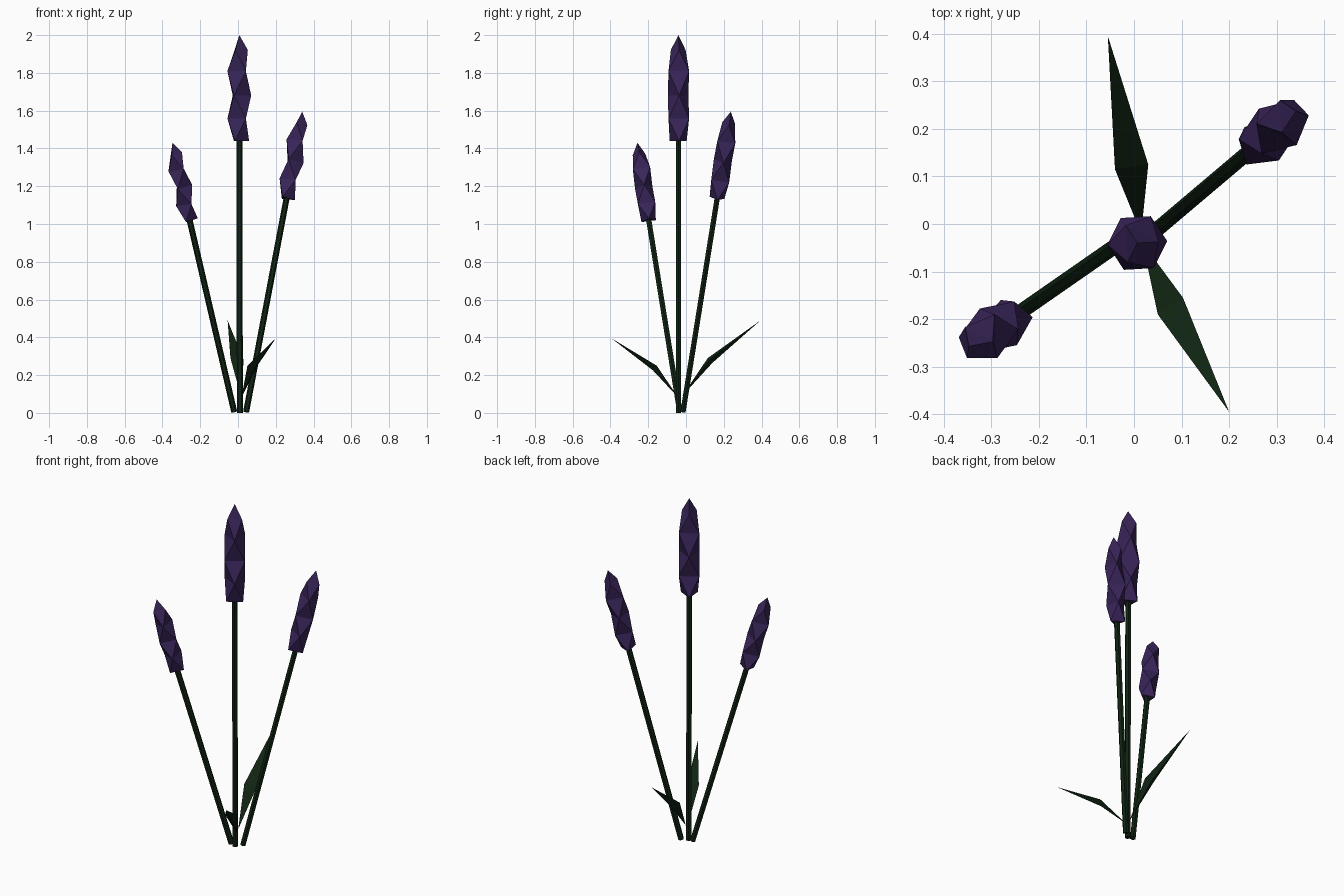
import bpy
import bmesh
from math import cos, sin, pi
from mathutils import Vector

if "Cube" in bpy.data.objects:
    bpy.data.objects.remove(bpy.data.objects["Cube"])


def material(name, rgb):
    mat = bpy.data.materials.new(name)
    mat.use_nodes = True
    mat.diffuse_color = (*rgb, 1)
    mat.node_tree.nodes["Principled BSDF"].inputs["Base Color"].default_value = (*rgb, 1)
    return mat


PURPLE = material("petal purple", (0.04, 0.018, 0.1))
GREEN = material("stem green", (0.005, 0.017, 0.006))


def loft(name, rings, mat):
    """Skin rings of equal size; a ring with one point becomes a tip."""
    bm = bmesh.new()
    rows = [[bm.verts.new(p) for p in ring] for ring in rings]
    for low, high in zip(rows, rows[1:]):
        n = max(len(low), len(high))
        for i in range(n):
            j = (i + 1) % n
            if len(low) == 1:
                bm.faces.new((low[0], high[j], high[i]))
            elif len(high) == 1:
                bm.faces.new((low[i], low[j], high[0]))
            else:
                bm.faces.new((low[i], low[j], high[i]))
                bm.faces.new((low[j], high[j], high[i]))
    for row in (rows[0], rows[-1]):
        if len(row) > 2:
            bm.faces.new(row)
    bmesh.ops.recalc_face_normals(bm, faces=bm.faces)
    mesh = bpy.data.meshes.new(name)
    bm.to_mesh(mesh)
    bm.free()
    mesh.materials.append(mat)
    obj = bpy.data.objects.new(name, mesh)
    bpy.context.collection.objects.link(obj)


def ring(centre, axis, radius, sides, turn):
    """Regular polygon square to the axis, first corner towards +x."""
    u = (Vector((1, 0, 0)) - axis * axis.x).normalized()
    v = axis.cross(u)
    angles = [turn + 2 * pi * i / sides for i in range(sides)]
    return [centre + radius * (u * cos(a) + v * sin(a)) for a in angles]


# Share of the head's length and radius, for each ring of the flower head
HEAD = [(0, 0.052), (0.21, 0.063), (0.43, 0.063), (0.66, 0.063), (0.86, 0.045)]


def flower(name, foot, neck, tip, scale):
    foot, neck, tip = Vector(foot), Vector(neck), Vector(tip)
    # Stem
    axis = (neck - foot).normalized()
    loft(name + "_stem", [ring(p, axis, 0.016, 6, 0) for p in (foot, neck)], GREEN)
    # Head of triangles, each ring turned half a step from the last
    axis = (tip - neck).normalized()
    rings = [ring(neck.lerp(tip, t), axis, r * scale, 3, 0.06 + i * pi / 3)
             for i, (t, r) in enumerate(HEAD)]
    loft(name + "_flower_head", rings + [[tip]], PURPLE)


flower("middle", (0.01, -0.04, 0), (0.007, -0.04, 1.44), (0.007, -0.04, 2), 1)
flower("right", (-0.02, -0.033, 0.005), (-0.256, -0.197, 1.02), (-0.347, -0.257, 1.43), 0.85)
flower("left", (0.043, -0.016, 0.005), (0.257, 0.165, 1.135), (0.34, 0.237, 1.595), 0.88)

# Leaves: root, two edges with a keel below, tip
loft("back_leaf", [[(0.015, -0.02, 0.09)],
                   [(-0.04, 0.115, 0.29), (0.03, 0.125, 0.28), (0, 0.14, 0.265)],
                   [(-0.055, 0.395, 0.49)]], GREEN)
loft("front_leaf", [[(0.018, -0.04, 0.08)],
                    [(0.05, -0.19, 0.25), (0.103, -0.155, 0.25), (0.08, -0.175, 0.225)],
                    [(0.2, -0.395, 0.395)]], GREEN)
